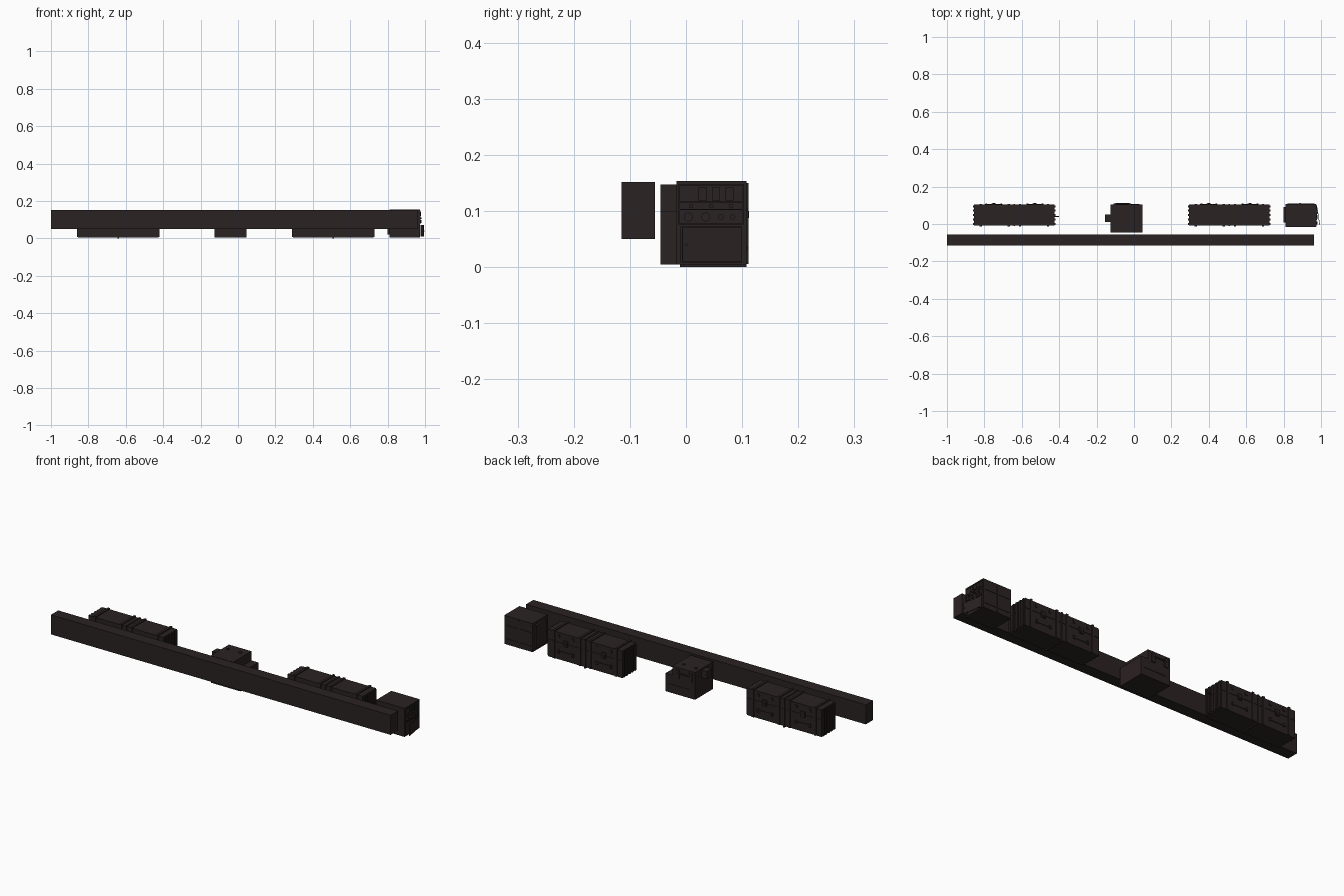
import bpy, bmesh, math
from mathutils import Matrix, Vector

dark = bpy.data.materials.new("dark_brown")
dark.diffuse_color = (0.024, 0.016, 0.016, 1)


def finish(name, bm):
    me = bpy.data.meshes.new(name)
    bm.to_mesh(me)
    bm.free()
    me.materials.append(dark)
    ob = bpy.data.objects.new(name, me)
    bpy.context.collection.objects.link(ob)
    return ob


def add_box(bm, x0, x1, y0, y1, z0, z1):
    m = Matrix.Translation(((x0 + x1) / 2, (y0 + y1) / 2, (z0 + z1) / 2))
    m = m @ Matrix.Diagonal((x1 - x0, y1 - y0, z1 - z0, 1))
    return bmesh.ops.create_cube(bm, size=1, matrix=m)["verts"]


def add_rod(bm, a, b, r, sides=12):
    a, b = Vector(a), Vector(b)
    rot = (b - a).to_track_quat('Z', 'Y').to_matrix().to_4x4()
    bmesh.ops.create_cone(bm, cap_ends=True, segments=sides, radius1=r, radius2=r,
                          depth=(b - a).length, matrix=Matrix.Translation((a + b) / 2) @ rot)


def boxes(name, *dims):
    bm = bmesh.new()
    for d in dims:
        add_box(bm, *d)
    return finish(name, bm)


def rods(name, *items):
    bm = bmesh.new()
    for i in items:
        add_rod(bm, *i)
    return finish(name, bm)


# long beam along the front
boxes("long_beam", (-1, 0.962, -0.115, -0.055, 0.05, 0.152))


def chest(cx, tag):
    y0, y1 = -0.009, 0.104
    # lower tub and lid, parted by a thin recessed seam
    boxes("chest_body_" + tag,
          (cx - .215, cx + .215, y0, y1, .006, .095),
          (cx - .213, cx + .213, y0 + .002, y1 - .002, .094, .099),
          (cx - .215, cx + .215, y0, y1, .098, .147))
    # upright ribs on both ends
    ribs = []
    for s in (-1, 1):
        for k in range(5):
            y = y0 + .004 + k * .0235
            a, b = sorted((cx + s * .214, cx + s * .221))
            ribs.append((a, b, y, y + .011, .008, .145))
    boxes("end_ribs_" + tag, *ribs)
    # bands round the chest, the middle pair close together
    bands = []
    for dx in (-.18, -.03, .03, .18):
        a, b = cx + dx - .006, cx + dx + .006
        bands += [(a, b, y0 - .003, y1 + .003, .146, .152),
                  (a, b, y1 - .001, y1 + .004, .006, .152),
                  (a, b, y0 - .004, y0 + .001, .006, .152)]
    boxes("bands_" + tag, *bands)
    # centre strap
    boxes("centre_strap_" + tag, (cx - .004, cx + .004, y0 - .002, y1 + .004, 0, .150))
    # latches, hinges and handles on the back
    bits = []
    for dx in (-.11, .11):
        bits += [(cx + dx - .012, cx + dx + .012, y1 - .001, y1 + .006, .082, .112),
                 (cx + dx - .006, cx + dx + .006, y1, y1 + .008, .088, .1),
                 (cx + dx - .04, cx + dx + .04, y1 - .001, y1 + .003, .045, .051)]
        for e in (-.04, .04):
            bits.append((cx + dx + e - .005, cx + dx + e + .005, y1 - .001, y1 + .006, .04, .056))
            bits.append((cx + dx + e - .006, cx + dx + e + .006, y1 - .001, y1 + .004, .120, .135))
    boxes("latches_" + tag, *bits)


chest(-.64, "left")
chest(.51, "right")
rods("chest_pin", ((-.425, .04, .1), (-.40, .04, .1), .002, 8))

# stepped machine in the middle
boxes("machine_body", (-.125, .045, -.045, .104, .005, .099),
      (-.125, .005, -.045, .104, .098, .147))
boxes("machine_spout", (-.156, -.124, .01, .05, .10, .14))
boxes("machine_back_plates", (-.11, -.09, .103, .109, .09, .135),
      (-.035, -.015, .103, .109, .09, .135), (-.1, .03, .103, .106, .045, .05))
rods("machine_handle", ((-.1, .108, .12), (-.025, .108, .12), .003),
     ((-.1, .06, .147), (-.1, .06, .150), .008), ((-.03, .06, .147), (-.03, .06, .150), .008))

# control cabinet on the right
boxes("cabinet_body", (.81, .974, -.017, .108, .072, .154), (.81, .965, -.017, .108, .005, .073),
      (.964, .974, -.017, -.01, .005, .073), (.964, .974, .1, .108, .005, .073),
      (.964, .974, -.017, .108, .005, .009))
boxes("cabinet_rear_plate", (.799, .811, .008, .09, .02, .14))
frame = [(.973, .977, -.013, .103, z, z + .002) for z in (.076, .102, .115, .146)]
frame += [(.973, .977, y, y + .002, .076, .148) for y in (-.013, .101)]
boxes("panel_frame", *frame)
boxes("panel_meters", *[(.973, .978, y, y + .015, .119, .142) for y in (.022, .046, .070)])
dials = [((.973, y, .0895), (.981, y, .0895), r, 16)
         for y, r in ((.004, .008), (.035, .008), (.062, .005), (.083, .005))]
dials += [((.973, y, .109), (.980, y, .109), .004, 12) for y in (.009, .045, .080)]
rods("panel_dials", *dials)
boxes("cabinet_back_strips", (.82, .965, .107, .110, .1, .106), (.82, .965, .107, .110, .03, .036),
      (.885, .893, .107, .111, .006, .15))

# lower door, hinged at the back and slightly ajar
bm = bmesh.new()
add_box(bm, -.001, .001, -.108, 0, .01, .071)
for d in ((-.104, -.004, .013, .015), (-.104, -.004, .066, .068),
          (-.104, -.102, .013, .068), (-.006, -.004, .013, .068)):
    add_box(bm, .0008, .002, *d)
add_rod(bm, (0, -.101, .04), (.004, -.101, .04), .002)
bm.transform(Matrix.Translation((.976, .1, 0)) @ Matrix.Rotation(math.radians(9), 4, 'Z'))
finish("cabinet_door", bm)
